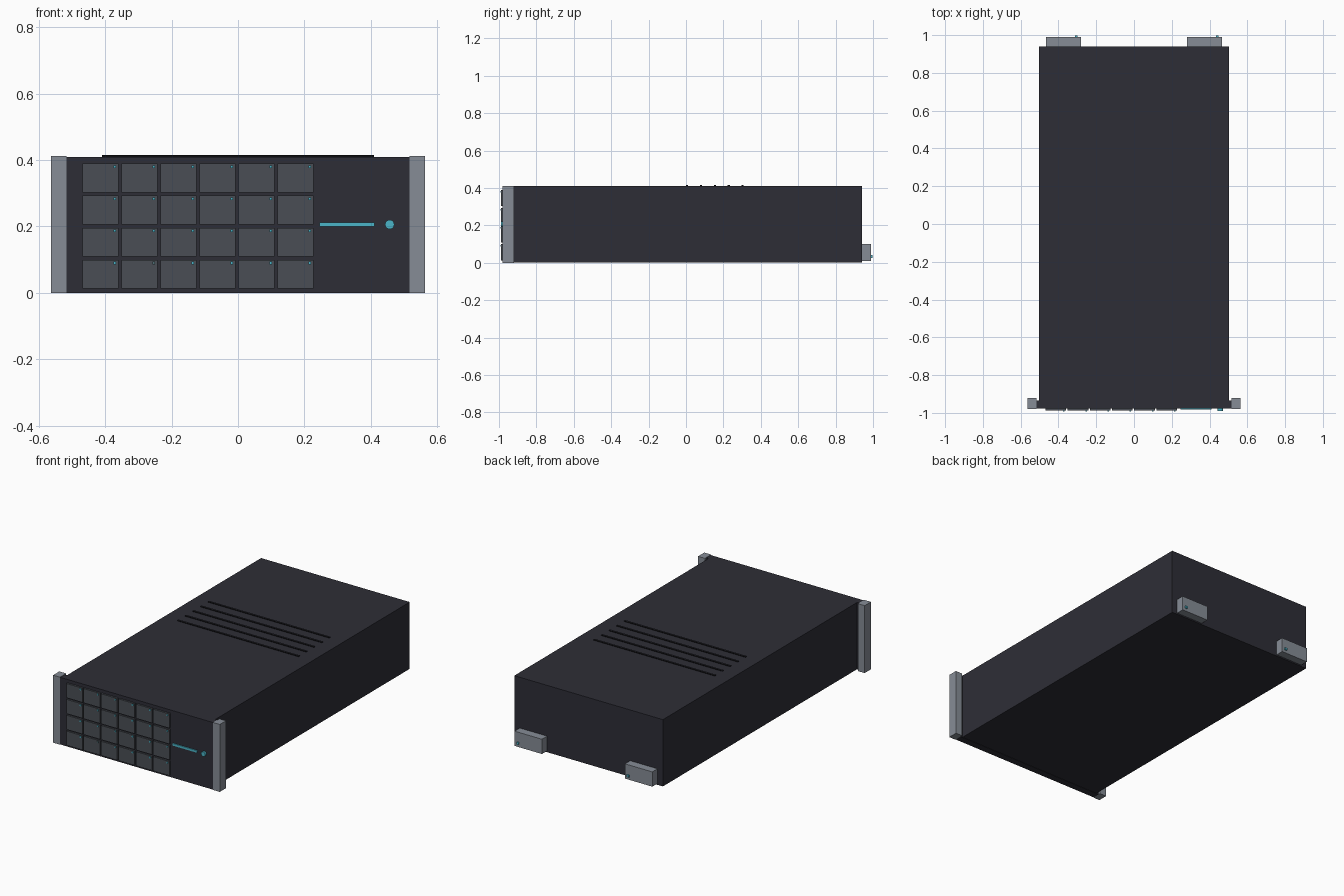
import bpy
import math

cube = bpy.data.objects.get("Cube")
if cube:
    bpy.data.objects.remove(cube, do_unlink=True)


def material(name, r, g, b):
    mat = bpy.data.materials.new(name)
    mat.use_nodes = True
    mat.diffuse_color = (r, g, b, 1)
    mat.node_tree.nodes["Principled BSDF"].inputs["Base Color"].default_value = (r, g, b, 1)
    return mat


CASE = material("charcoal case", 0.027, 0.027, 0.037)
BLACK = material("vent black", 0.004, 0.004, 0.005)
DRIVE = material("drive grey", 0.068, 0.076, 0.09)
METAL = material("light metal", 0.24, 0.265, 0.305)
GLOW = material("cyan light", 0.07, 0.46, 0.58)
DIM = material("dim light", 0.08, 0.16, 0.18)


def box(name, x, y, z, mat):
    """Box from (low, high) ranges along each axis."""
    ranges = (x, y, z)
    bpy.ops.mesh.primitive_cube_add(size=1, location=[sum(r) / 2 for r in ranges])
    obj = bpy.context.object
    obj.name = name
    size = [r[1] - r[0] for r in ranges]
    for v in obj.data.vertices:
        v.co = [c * s for c, s in zip(v.co, size)]
    obj.data.materials.append(mat)
    return obj


def around(centre, width):
    return (centre - width / 2, centre + width / 2)


# Chassis and front panel
box("chassis", (-0.502, 0.502), (-0.936, 0.94), (0.002, 0.41), CASE)
box("front_panel", (-0.517, 0.517), (-0.977, -0.934), (0, 0.41), CASE)

# Rack ears and rear power supplies, one per side
for side, label in ((-1, "right"), (1, "left")):
    box(f"rack_ear_{label}", around(side * 0.54, 0.046), (-0.98, -0.92), (0, 0.412), METAL)
    supply_x = side * 0.373
    box(f"power_supply_{label}", around(supply_x, 0.185), (0.938, 0.99), (0.01, 0.1), METAL)
    box(f"supply_light_{label}", around(supply_x + 0.068, 0.014), (0.988, 0.998),
        around(0.034, 0.014), GLOW)

# Drive bays in a grid, each with a status light in the upper corner
for row in range(4):
    for col in range(6):
        x = -0.414 + col * 0.1174
        z = 0.056 + row * 0.0967
        box(f"drive_{row}_{col}", around(x, 0.109), (-0.988, -0.975), around(z, 0.087), DRIVE)
        light = DIM if (row, col) == (0, 1) else GLOW
        box(f"drive_light_{row}_{col}", around(x + 0.043, 0.008), (-0.993, -0.987),
            around(z + 0.034, 0.008), light)

# Light bar and round power button
box("light_bar", (0.246, 0.411), (-0.983, -0.975), around(0.206, 0.013), GLOW)
bpy.ops.mesh.primitive_cylinder_add(vertices=16, radius=0.014, depth=0.015,
                                    location=(0.457, -0.982, 0.206),
                                    rotation=(math.pi / 2, 0, 0))
button = bpy.context.object
button.name = "power_button"
button.data.materials.append(GLOW)
bpy.ops.object.shade_smooth_by_angle(angle=math.radians(35))

# Raised vent ribs with dark sides
for i in range(5):
    rib = box(f"vent_rib_{i}", (-0.41, 0.41), around(0.005 + i * 0.0745, 0.011),
              (0.408, 0.415), CASE)
    rib.data.materials.append(BLACK)
    for face in rib.data.polygons:
        face.material_index = 0 if face.normal.z > 0.5 else 1
